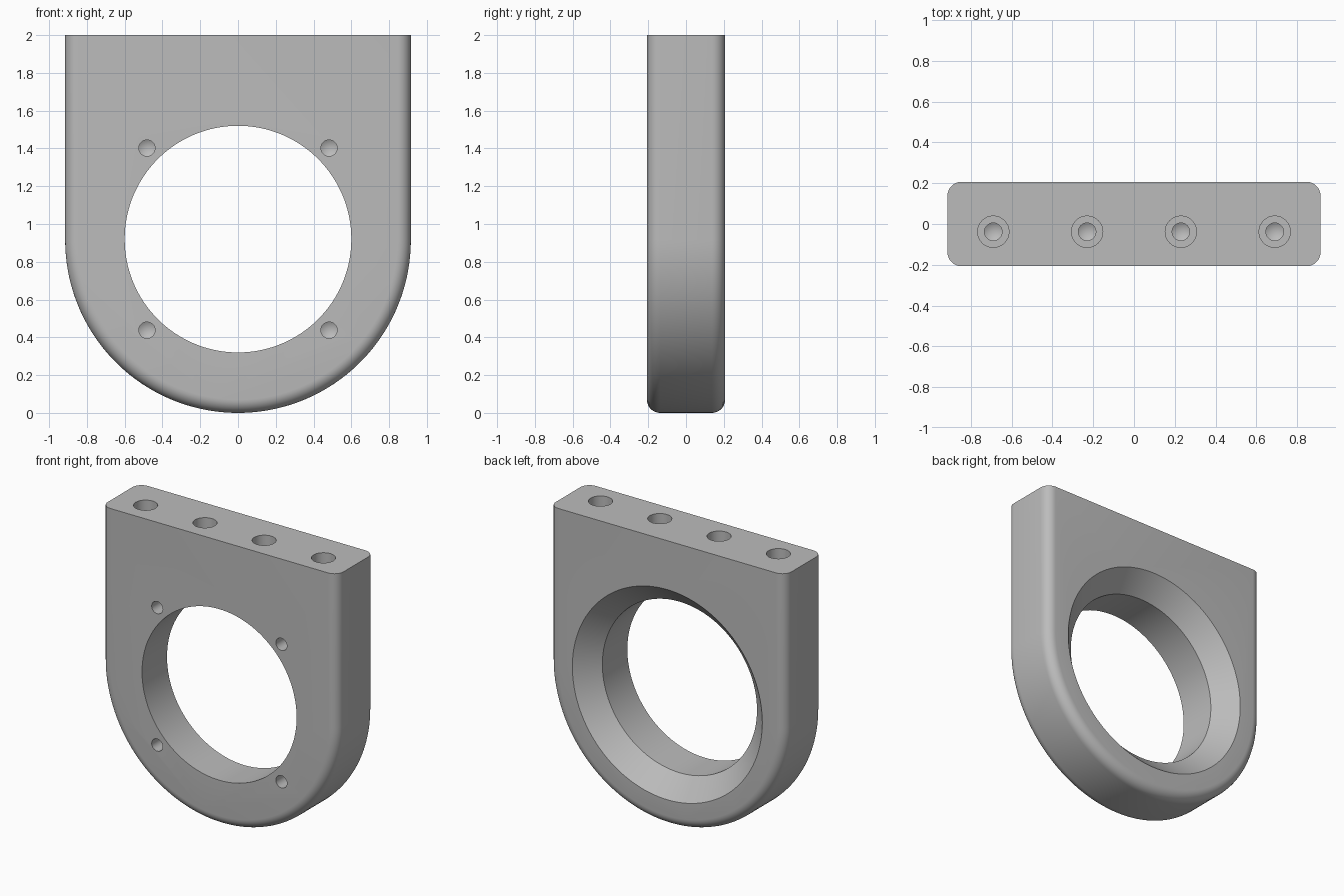
import bpy, bmesh, math
from mathutils import Matrix

cube = bpy.data.objects.get("Cube")
if cube:
    bpy.data.objects.remove(cube, do_unlink=True)

R = 0.915        # outer radius and half width
HALF = 0.207     # half thickness
BORE = 0.6
FILLET = 0.07

grey = bpy.data.materials.new("plain grey")
grey.use_nodes = True
grey.diffuse_color = (0.5, 0.5, 0.5, 1)
grey.node_tree.nodes["Principled BSDF"].inputs["Base Color"].default_value = (0.5, 0.5, 0.5, 1)


def make_object(name, bm):
    bmesh.ops.recalc_face_normals(bm, faces=bm.faces)
    mesh = bpy.data.meshes.new(name)
    bm.to_mesh(mesh)
    bm.free()
    mesh.materials.append(grey)
    obj = bpy.data.objects.new(name, mesh)
    bpy.context.collection.objects.link(obj)
    return obj


def turned_cutter(name, profile, matrix, sides):
    """Closed solid of revolution about local z from (radius, height) pairs."""
    bm = bmesh.new()
    rings = []
    for r, h in profile:
        if r == 0:
            rings.append([bm.verts.new((0, 0, h))] * sides)
        else:
            turns = [2 * math.pi * i / sides for i in range(sides)]
            rings.append([bm.verts.new((r * math.cos(t), r * math.sin(t), h)) for t in turns])
    for a, b in zip(rings, rings[1:]):
        for i in range(sides):
            j = (i + 1) % sides
            bm.faces.new(list(dict.fromkeys((a[i], a[j], b[j], b[i]))))
    bm.transform(matrix)
    cutter = make_object(name, bm)
    cutter.hide_render = True
    return cutter


# U-shaped plate, rounded along the sides and bottom but sharp on top
bm = bmesh.new()
steps = 96
outline = [(R, 2)]
for i in range(steps + 1):
    t = -math.pi * i / steps
    outline.append((R * math.cos(t), R + R * math.sin(t)))
outline.append((-R, 2))
front = bm.faces.new([bm.verts.new((x, -HALF, z)) for x, z in outline])
extruded = bmesh.ops.extrude_face_region(bm, geom=[front])
bmesh.ops.translate(bm, vec=(0, 2 * HALF, 0),
                    verts=[v for v in extruded["geom"] if isinstance(v, bmesh.types.BMVert)])
if not front.is_valid or len(bm.faces) == len(outline) + 1:
    bmesh.ops.holes_fill(bm, edges=[e for e in bm.edges if e.is_boundary])
rim = [e for e in bm.edges
       if abs(e.verts[0].co.y - e.verts[1].co.y) < 1e-4
       and min(v.co.z for v in e.verts) < 1.99]
bmesh.ops.bevel(bm, geom=rim, offset=FILLET, offset_type='OFFSET', segments=8,
                profile=0.5, affect='EDGES')
plate = make_object("mounting_plate", bm)

# Cutters: local z of each is the drilling axis, pointing out of the plate
to_back = Matrix.Rotation(-math.pi / 2, 4, 'X')
to_front = Matrix.Rotation(math.pi / 2, 4, 'X')
cone = 0.137
cutters = [turned_cutter(
    "bore_cutter",
    [(0, -0.4), (BORE, -0.4), (BORE, HALF - cone), (BORE + cone, HALF),
     (BORE + cone, 0.4), (0, 0.4)],
    Matrix.Translation((0, 0, 0.92)) @ to_back, 128)]

# Blind screw holes around the bore on the front
for x in (-0.482, 0.482):
    for z in (-0.482, 0.482):
        cutters.append(turned_cutter(
            "screw_hole_cutter",
            [(0, -0.2), (0.043, -0.175), (0.043, 0.1), (0, 0.1)],
            Matrix.Translation((x, -HALF, 0.92 + z)) @ to_front, 32))

# Counterbored bolt holes in the top
for x in (-0.69, -0.23, 0.23, 0.69):
    cutters.append(turned_cutter(
        "bolt_hole_cutter",
        [(0, -0.4), (0.043, -0.375), (0.043, -0.25), (0.077, -0.25), (0.077, 0.1), (0, 0.1)],
        Matrix.Translation((x, -0.038, 2)), 32))

bpy.context.view_layer.objects.active = plate
for cutter in cutters:
    mod = plate.modifiers.new(cutter.name, 'BOOLEAN')
    mod.operation = 'DIFFERENCE'
    mod.solver = 'EXACT'
    mod.object = cutter
    bpy.ops.object.modifier_apply(modifier=mod.name)
for cutter in cutters:
    bpy.data.objects.remove(cutter, do_unlink=True)

bpy.ops.object.select_all(action='DESELECT')
plate.select_set(True)
bpy.ops.object.shade_smooth_by_angle(angle=math.radians(25))
